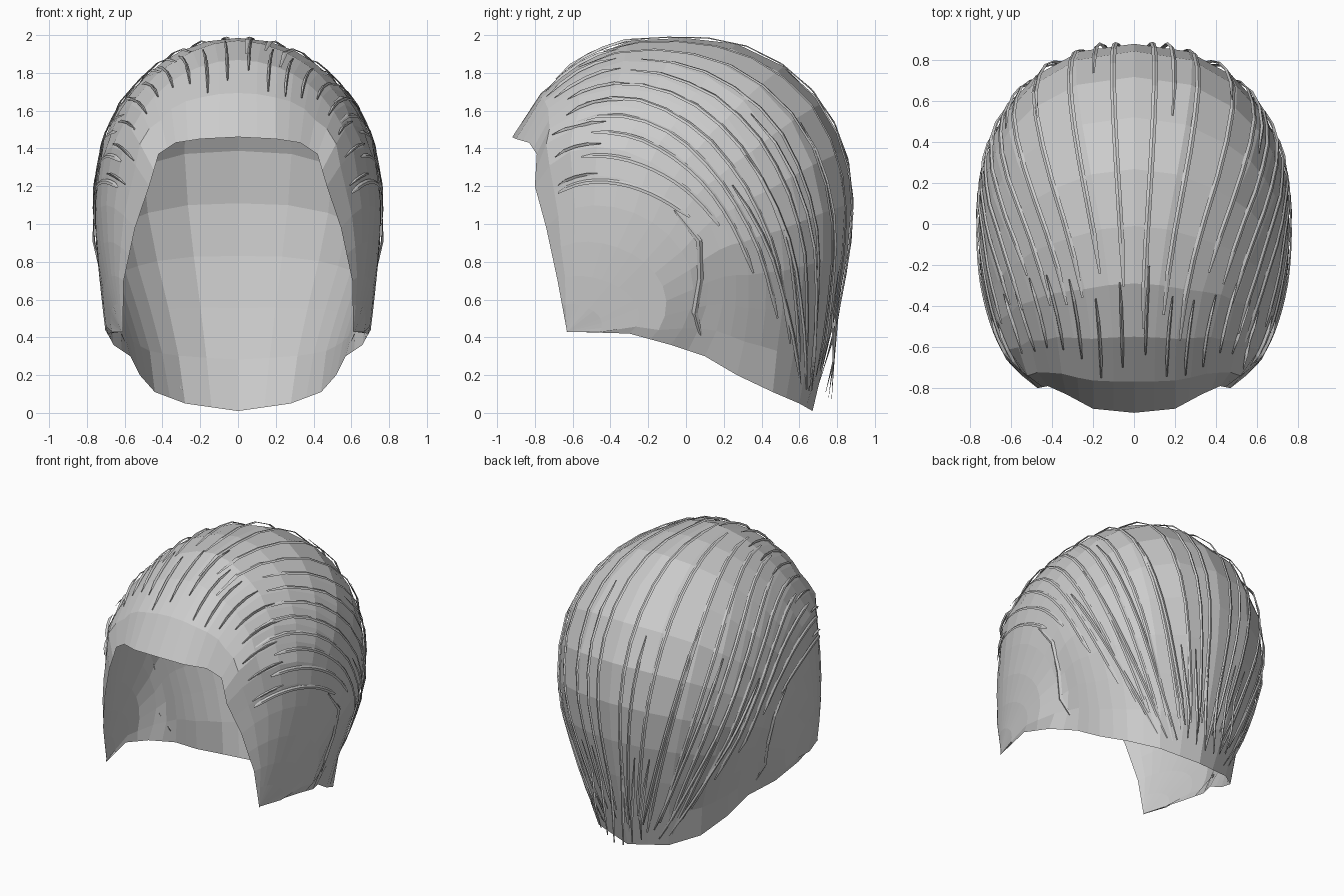
import bpy, bmesh, random
from math import sin, cos, pi
from mathutils import Vector

if "Cube" in bpy.data.objects:
    bpy.data.objects.remove(bpy.data.objects["Cube"])

random.seed(4)
CENTRE = Vector((0, 0, 0.9))

# Head form: height, half width, front depth, back depth
FORM = [(-.1, .61, 1.05, .63), (.1, .63, 1.05, .68), (.4, .70, 1.02, .77),
        (.8, .745, .97, .85), (1.0, .758, .93, .88), (1.2, .755, .90, .88),
        (1.45, .71, .925, .83), (1.65, .615, .815, .72), (1.82, .46, .63, .55),
        (1.91, .32, .48, .39), (1.965, .18, .33, .24), (1.985, .01, .2, .1)]

# Right-hand edges: face opening, crown-to-temple arch, lower hem (centre -> flap tip)
FACE = [(0, -.92, 1.46), (.2, -.9, 1.45), (.33, -.83, 1.43), (.42, -.79, 1.37),
        (.47, -.8, 1.2), (.545, -.74, .98), (.605, -.68, .7), (.61, -.63, .43)]
ARCH = [(0, -.05, 1.97), (.3, -.05, 1.89), (.53, 0, 1.7), (.68, 0, 1.45),
        (.74, -.02, 1.2), (.75, -.1, .95), (.73, -.35, .65), (.61, -.63, .43)]
HEM = [(0, .67, .01), (.28, .60, .05), (.44, .46, .11), (.52, .27, .2),
       (.57, .1, .3), (.66, -.08, .36), (.69, -.3, .42), (.61, -.63, .43)]


def along(keys, u):
    f = min(max(u, 0), 1) * (len(keys) - 1)
    i = min(int(f), len(keys) - 2)
    return Vector(keys[i]).lerp(Vector(keys[i + 1]), f - i)


def clamp(v):
    return min(max(v, 0), 1)


def inside(p):
    if p.z >= FORM[-1][0]:
        return False
    z = max(p.z, FORM[0][0])
    for a, b in zip(FORM, FORM[1:]):
        if z <= b[0]:
            k = (z - a[0]) / (b[0] - a[0])
            hw, yf, yb = (a[i] + (b[i] - a[i]) * k for i in (1, 2, 3))
            break
    # hair tucks in behind the ear
    hw -= 0.11 * clamp((p.y + 0.1) / 0.18) * clamp((0.85 - z) / 0.5)
    n = 2.6 if p.y < 0 and z < 1.5 else 2.25
    return (abs(p.x) / hw) ** n + (abs(p.y) / (yf if p.y < 0 else yb)) ** n < 1


def on_head(p, lift=0):
    d = (p - CENTRE).normalized()
    lo, hi = 0, 1.6
    for _ in range(22):
        mid = (lo + hi) / 2
        if inside(CENTRE + d * mid):
            lo = mid
        else:
            hi = mid
    return CENTRE + d * (lo + lift)


def lane(u, s0, s1, steps, gather=0.0, lift=0):
    """Evenly spaced points on a combed line from face edge (0) to hem (1)."""
    fine, n = [], 48
    for i in range(n + 1):
        s = i / n
        v = u * (1 - gather * s ** 4)
        h, m, b = along(FACE, v), along(ARCH, v), along(HEM, v)
        c, e = (h + b) / 2, (h - b) / 2
        p = on_head(c + e * cos(pi * s) + (m - c) * sin(pi * s), lift)
        if lift == 0 and i in (0, n):
            p = b if i else h
        fine.append(p)
    run = [0]
    for a, b in zip(fine, fine[1:]):
        run.append(run[-1] + (b - a).length)
    out = []
    for j in range(steps + 1):
        d = run[-1] * (s0 + (s1 - s0) * j / steps)
        i = max(k for k in range(n) if run[k] <= d + 1e-9)
        step = run[i + 1] - run[i]
        out.append(fine[i].lerp(fine[i + 1], (d - run[i]) / step if step else 0))
    return out


def flip(p, side):
    return Vector((p.x * side, p.y, p.z))


def add_grid(bm, rows):
    vs = [[bm.verts.new(p) for p in r] for r in rows]
    for a, b in zip(vs, vs[1:]):
        for i in range(len(a) - 1):
            bm.faces.new((a[i], a[i + 1], b[i + 1], b[i]))


def finish(name, bm):
    bmesh.ops.remove_doubles(bm, verts=bm.verts, dist=0.0005)
    bmesh.ops.recalc_face_normals(bm, faces=bm.faces)
    me = bpy.data.meshes.new(name)
    bm.to_mesh(me)
    bm.free()
    ob = bpy.data.objects.new(name, me)
    bpy.context.collection.objects.link(ob)


# Hair shell: open low-poly cap, both halves
bm = bmesh.new()
LANES, STEPS = 14, 13
half = [lane(i / LANES, 0, 1, STEPS) for i in range(LANES + 1)]
for side in (1, -1):
    add_grid(bm, [[flip(p, side) for p in row] for row in half])
finish("hair_shell", bm)


# Strand: thin, nearly flat ribbon with tapered ends
def add_strand(bm, side, path, width, height):
    n = len(path) - 1
    rows = []
    for j, p in enumerate(path):
        t = path[min(j + 1, n)] - path[max(j - 1, 0)]
        out = (p - CENTRE).normalized()
        across = t.cross(out).normalized() * width * (0.4 if j in (0, n) else 1)
        ridge = p + out * (0 if j in (0, n) else height)
        rows.append([flip(q, side) for q in (p - across, ridge, p + across)])
    add_grid(bm, rows)


# Combed strands: full length over the crown, shorter towards the temples
bm = bmesh.new()
for side in (1, -1):
    for k in range(11):
        u = 0.03 + 0.63 * k / 10
        low = max(0, (u - 0.38) / 0.28)
        s0 = random.uniform(.14, .26) - 0.1 * low
        s1 = random.uniform(.92, .98) - 0.5 * low
        add_strand(bm, side, lane(u, s0, s1, 13, 0.6, 0.008), 0.014, 0.005)
finish("combed_strands", bm)

# Back strands gathered towards the nape
bm = bmesh.new()
for side in (1, -1):
    for k in range(5):
        u = 0.06 + 0.4 * k / 4
        path = lane(u, random.uniform(.45, .55), random.uniform(.93, .98), 8, 0.75, 0.012)
        add_strand(bm, side, path, 0.012, 0.008)
finish("nape_strands", bm)

# Short tufts behind the face edge
bm = bmesh.new()
for side in (1, -1):
    for k in range(9):
        u = 0.04 + 0.6 * k / 8
        s0 = random.uniform(.08, .13)
        add_strand(bm, side, lane(u, s0, s0 + .13, 4, 0.3, 0.003), 0.008, 0.014)
finish("front_tufts", bm)

# Loose locks falling behind each ear
bm = bmesh.new()
LOCK = [(.75, -.06, 1.07), (.75, .07, .91), (.74, .08, .7), (.72, .05, .5), (.68, .1, .31)]
for side in (1, -1):
    add_strand(bm, side, [on_head(Vector(p), .008) for p in LOCK], 0.016, 0.012)
finish("ear_locks", bm)

# Loose ends hanging at the nape
bm = bmesh.new()
for side in (1, -1):
    for k in range(3):
        x = 0.04 + 0.07 * k
        path = [on_head(Vector((x * 1.5, .8, .75)), .01), on_head(Vector((x * 1.2, .8, .5)), .01),
                Vector((x, .78, .28)), Vector((x * .9, .77 - .015 * k, .05 + .03 * k))]
        add_strand(bm, side, path, 0.012, 0.008)
finish("nape_ends", bm)
